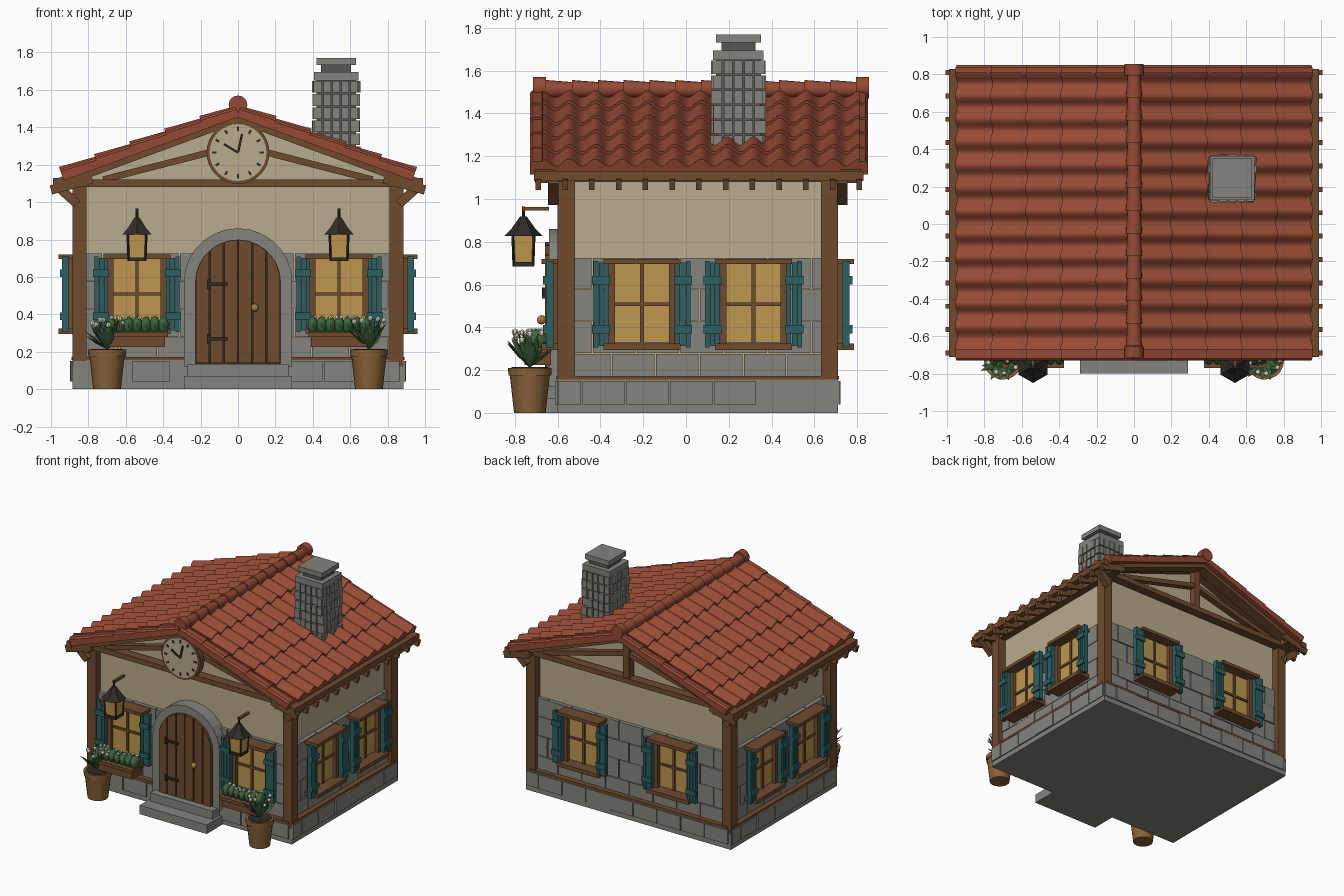
import bpy, bmesh, math, random
from mathutils import Matrix, Vector

if "Cube" in bpy.data.objects:
    bpy.data.objects.remove(bpy.data.objects["Cube"])

random.seed(4)
T, I = Matrix.Translation, Matrix.Identity(4)
RZ = lambda a: Matrix.Rotation(math.radians(a), 4, 'Z')
COL = dict(roof=(.30, .068, .035), wood=(.16, .07, .028), cream=(.48, .41, .27), stone=(.24, .23, .20),
           dark_stone=(.10, .095, .085), teal=(.025, .115, .12), glass=(.52, .31, .08), iron=(.03, .024, .018),
           clay=(.25, .12, .04), leaf=(.05, .13, .05), bloom=(.65, .6, .48), brass=(.35, .2, .05))
parts = {}


def bm_of(part, col):
    return parts.setdefault(part, (bmesh.new(), col))[0]


def box(part, col, x0, x1, y0, y1, z0, z1, M=I):
    S = Matrix.Diagonal((x1 - x0, y1 - y0, z1 - z0, 1))
    bmesh.ops.create_cube(bm_of(part, col), size=1, matrix=M @ T(((x0 + x1) / 2, (y0 + y1) / 2, (z0 + z1) / 2)) @ S)


def bar(part, col, p, q, w, h, M=I):
    p, q = Vector(p), Vector(q)
    R = (q - p).to_track_quat('X', 'Z').to_matrix().to_4x4()
    bmesh.ops.create_cube(bm_of(part, col), size=1,
                          matrix=M @ T((p + q) / 2) @ R @ Matrix.Diagonal(((q - p).length, w, h, 1)))


def cone(part, col, c, r1, r2, d, n=16, R=I):
    bmesh.ops.create_cone(bm_of(part, col), cap_ends=True, segments=n, radius1=r1, radius2=r2, depth=d, matrix=T(c) @ R)


def ball(part, col, c, s, n=10):
    bmesh.ops.create_uvsphere(bm_of(part, col), u_segments=n, v_segments=n // 2 + 1, radius=1,
                              matrix=T(c) @ Matrix.Diagonal((*s, 1)))


def loft(part, col, A, B, M=I):
    bm = bm_of(part, col)
    a, b = [[bm.verts.new(M @ Vector(p)) for p in L] for L in (A, B)]
    bm.faces.new(a)
    bm.faces.new(b[::-1])
    for i in range(len(a)):
        j = (i + 1) % len(a)
        bm.faces.new((a[i], b[i], b[j], a[j]))


def prism(part, col, pts, y0, y1):
    loft(part, col, [(x, y0, z) for x, z in pts], [(x, y1, z) for x, z in pts])


FRONT = T((0, -.55, 0))
BACK = T((0, .66, 0)) @ RZ(180)
RIGHT = T((.835, .055, 0)) @ RZ(90)
LEFT = T((-.835, .055, 0)) @ RZ(-90)

# plinth, plaster body with gables, stone courses
box('plinth', 'stone', -.885, .885, -.6, .71, 0, .155)
prism('plaster_walls', 'cream', [(-.82, .15), (.82, .15), (.82, 1.15), (0, 1.44), (-.82, 1.15)], -.54, .65)
for M, hw in ((FRONT, .83), (BACK, .83), (RIGHT, .6), (LEFT, .6)):
    for r, (z0, z1) in enumerate(((.04, .15), (.165, .275), (.28, .427), (.432, .577), (.582, .725))):
        w, m = (hw + .05, .056) if r == 0 else (hw, .012)
        x = -w
        end = x + (.2 if r % 2 else .11)
        while x < w - .02:
            e = min(end, w)
            box('stone_courses', 'stone', x, e - .007, -m - random.uniform(0, .008), .03, z0, z1, M)
            x, end = e, e + .205
    box('skirting_trim', 'wood', -hw - .03, hw + .03, -.055, 0, .155, .172, M)

# corner posts, wall plates, eaves and knee braces
for s in (-1, 1):
    for y in (-.56, .67):
        box('corner_posts', 'wood', s * .847 - .038, s * .847 + .038, y - .04, y + .04, .12, 1.1)
        yk = y - .06 if y < 0 else y + .06
        bar('knee_braces', 'wood', (s * .86, yk, .99), (s * .97, yk, 1.09), .05, .05)
    box('wall_plates', 'wood', s * .84 - .035, s * .84 + .035, -.7, .82, 1.08, 1.13)
    box('eave_fascia', 'wood', s * .965 - .023, s * .965 + .023, -.71, .83, 1.085, 1.13)
    for i in range(13):
        y = -.69 + i * .125
        bar('rafter_tails', 'wood', (s * .78, y, 1.125), (s * 1.0, y, 1.065), .026, .05)

# gable trusses
for y in (-.6, .71):
    box('tie_beams', 'wood', -.95, .95, y - .035, y + .035, 1.08, 1.12)
    box('king_posts', 'wood', -.025, .025, y - .03, y + .03, 1.1, 1.43)
    yb = y - .06 if y < 0 else y + .06
    for s in (-1, 1):
        bar('bargeboards', 'wood', (s * .96, yb, 1.1), (0, yb, 1.453), .09, .055)
        bar('gable_struts', 'wood', (s * .72, y, 1.12), (s * .02, y, 1.30), .05, .035)

# roof: deck, overlapping wavy tile rows, verge tiles, ridge
ang = math.atan2(.345, .95)
L, ROWS, COLS, K = .998, 5, 12, 8
ys = [-.67 + 1.48 * i / (COLS * K) for i in range(COLS * K + 1)]
hs = [.02 + .019 * math.cos(2 * math.pi * i / K) for i in range(COLS * K + 1)]
for s in (-1, 1):
    M = Matrix.Diagonal((s, 1, 1, 1)) @ T((0, 0, 1.475)) @ Matrix.Rotation(ang, 4, 'Y')
    box('roof_deck', 'wood', 0, L - .01, -.7, .82, -.02, .005, M)
    for r in range(ROWS):
        t0, t1 = L * r / ROWS - (.02 if r else 0), L * (r + 1) / ROWS
        rows = []
        for t, lift in ((t0, .002), (t1, .018)):
            rows.append([(t, y, h + lift) for y, h in zip(ys, hs)] + [(t, ys[-1], -.01), (t, ys[0], -.01)])
        loft('roof_tiles', 'roof', *rows, M)
        for y0, y1 in ((-.73, -.66), (.79, .85)):
            loft('verge_tiles', 'roof', *[[(t, y0, -.02), (t, y0, h - .012), (t, y0 + .012, h), (t, y1 - .012, h),
                                           (t, y1, h - .012), (t, y1, -.02)] for t, h in ((t0, .034), (t1, .044))], M)
RX = Matrix.Rotation(math.pi / 2, 4, 'X')
for i in range(12):
    cone('ridge_tiles', 'roof', (0, -.65 + (i + .5) * .1208, 1.512), .034, .044, .128, 16, RX)
for y in (-.685, .825):
    cone('ridge_end_caps', 'roof', (0, y, 1.52), .05, .05, .06, 16, RX)

# chimney
cx, cy = .525, .245
box('chimney_core', 'dark_stone', cx - .105, cx + .105, cy - .105, cy + .105, 1.22, 1.66)
for side in range(4):
    M = T((cx, cy, 0)) @ RZ(90 * side)
    for r in range(6):
        z = 1.235 + r * .07
        for k in range(5):
            x = -.12 + k * .048
            box('chimney_bricks', 'stone', x + .004, x + .044, -.118 - random.uniform(0, .012), -.09, z, z + .062, M)
for h, z0, z1, c in ((.118, 1.65, 1.695, 'stone'), (.08, 1.69, 1.735, 'dark_stone'), (.105, 1.732, 1.77, 'stone')):
    box('chimney_cap' if c == 'stone' else 'chimney_neck', c, cx - h, cx + h, cy - h, cy + h, z0, z1)


# windows with shutters
def window(M):
    box('window_glass', 'glass', -.14, .14, -.04, 0, .33, .7, M)
    for s in (-1, 1):
        box('window_frames', 'wood', s * .14 - .014, s * .14 + .014, -.07, 0, .32, .7, M)
        for k in range(3):
            x = s * (.166 + k * .025)
            box('shutters', 'teal', x - .011, x + .011, -.105, -.07, .305 + .008 * (k % 2), .71 - .008 * (k % 2), M)
        for z in (.39, .62):
            box('shutters', 'teal', s * .192 - .042, s * .192 + .042, -.118, -.1, z - .02, z + .02, M)
    box('window_frames', 'wood', -.18, .18, -.125, 0, .695, .72, M)
    box('window_sills', 'wood', -.18, .18, -.125, 0, .295, .325, M)
    box('window_frames', 'wood', -.009, .009, -.052, 0, .33, .7, M)
    box('window_frames', 'wood', -.14, .14, -.052, 0, .5, .516, M)


for s in (-1, 1):
    window(FRONT @ T((s * .54, 0, 0)))
    window(BACK @ T((s * .39, 0, 0)))
    for off in (-.26, .26):
        window((RIGHT if s > 0 else LEFT) @ T((off, 0, 0)))


# arched door with surround, hinges, knob and steps
def arch(r, n=14):
    return [(r, .12)] + [(r * math.cos(math.pi * i / n), .57 + r * math.sin(math.pi * i / n)) for i in range(n + 1)] + [(-r, .12)]


prism('door_surround', 'stone', arch(.29) + arch(.23)[::-1], -.64, -.53)
prism('door_backing', 'iron', arch(.232), -.635, -.53)
for k in range(6):
    x0 = -.228 + k * .076
    top = [(x0 + .004 + .068 * i / 4) for i in range(5)]
    prism('door_planks', 'wood', [(top[0], .14), (top[-1], .14)] +
          [(x, .57 + math.sqrt(max(0, .228 ** 2 - x * x))) for x in top[::-1]], -.658, -.6)
for z in (.27, .56):
    box('door_hinges', 'iron', -.16, -.055, -.67, -.65, z - .009, z + .009)
    box('door_hinges', 'iron', -.165, -.15, -.672, -.65, z - .025, z + .025)
ball('door_knob', 'brass', (.09, -.675, .435), (.022, .022, .022))
box('door_steps', 'stone', -.29, .29, -.8, -.58, 0, .07)
box('door_steps', 'stone', -.27, .27, -.7, -.58, .07, .135)

# gable clock
cone('clock_rim', 'wood', (0, -.68, 1.265), .168, .168, .05, 32, RX)
cone('clock_face', 'cream', (0, -.69, 1.265), .152, .152, .04, 32, RX)
for i in range(12):
    d = Vector((math.sin(i * math.pi / 6), 0, math.cos(i * math.pi / 6)))
    o = Vector((0, -.712, 1.265))
    bar('clock_ticks', 'iron', o + d * .116, o + d * .138, .008, .012)
for x, z in ((-.075, .045), (.022, .1)):
    bar('clock_hands', 'iron', (0, -.714, 1.265), (x, -.714, 1.265 + z), .01, .012)

for s in (-1, 1):
    # lanterns on brackets
    x, y = s * .54, -.76
    box('lantern_brackets', 'wood', x - .009, x + .009, y - .005, -.64, .945, .963)
    cone('lantern_roofs', 'iron', (x, y, .935), .007, .007, .06, 8)
    cone('lantern_roofs', 'iron', (x, y, .845), .09, .055, .035, 6)
    cone('lantern_roofs', 'iron', (x, y, .89), .055, .016, .055, 6)
    cone('lantern_glass', 'glass', (x, y, .765), .058, .068, .13, 4, RZ(45))
    box('lantern_frames', 'iron', x - .05, x + .05, y - .05, y + .05, .685, .705)
    for a in (-1, 1):
        for b in (-1, 1):
            bar('lantern_frames', 'iron', (x + a * .045, y + b * .045, .69), (x + a * .05, y + b * .05, .83), .009, .009)
    # flower boxes
    box('flower_boxes', 'wood', x - .15, x + .15, -.755, -.63, .225, .285)
    box('flower_boxes', 'wood', x - .165, x + .165, -.77, -.63, .28, .305)
    for k in range(7):
        fx = x - .14 + k * .047
        ball('box_shrubs', 'leaf', (fx, -.70, .34), (.03, .055, .05))
        for j in range(2):
            ball('box_blooms', 'bloom', (fx + random.uniform(-.015, .015), -.70 + random.uniform(-.04, .03), .382), (.012,) * 3, 6)
    # potted plants
    px, py = s * .70, -.73
    cone('plant_pots', 'clay', (px, py, .09), .074, .094, .18, 20)
    cone('plant_pots', 'clay', (px, py, .193), .1, .102, .036, 20)
    cone('pot_soil', 'iron', (px, py, .205), .085, .085, .02, 20)
    for k in range(26):
        a, ln, e = k * 2.4, random.uniform(.13, .18), random.uniform(.5, 1.2)
        d = Vector((math.cos(a) * math.cos(e), math.sin(a) * math.cos(e) * .8, math.sin(e)))
        d.normalize()
        R = d.to_track_quat('Z', 'Y').to_matrix().to_4x4() @ Matrix.Diagonal((1, .3, 1, 1))
        o = Vector((px, py, .215))
        ln = min(ln, .105 / max(.01, abs(d.y)))
        cone('pot_leaves', 'leaf', o + d * ln * .25, .006, .022, ln * .5, 4, R)
        cone('pot_leaves', 'leaf', o + d * ln * .75, .022, .001, ln * .5, 4, R)
    for k in range(8):
        a = k * 2.4
        ball('pot_blooms', 'bloom', (px + .08 * math.cos(a), py + .07 * math.sin(a), random.uniform(.34, .38)), (.015,) * 3, 6)

# turn every collected part into an object
mats = {}
for n, c in COL.items():
    mats[n] = bpy.data.materials.new(n)
    mats[n].diffuse_color = (*c, 1)
SMOOTH = ('roof_tiles', 'ridge', 'pots', 'knob', 'shrubs', 'blooms', 'clock_rim', 'clock_face')
for name, (bm, col) in parts.items():
    bmesh.ops.recalc_face_normals(bm, faces=bm.faces)
    me = bpy.data.meshes.new(name)
    bm.to_mesh(me)
    bm.free()
    me.materials.append(mats[col])
    ob = bpy.data.objects.new(name, me)
    bpy.context.collection.objects.link(ob)
    if any(k in name for k in SMOOTH):
        bpy.ops.object.select_all(action='DESELECT')
        ob.select_set(True)
        bpy.context.view_layer.objects.active = ob
        bpy.ops.object.shade_smooth_by_angle(angle=math.radians(50))

for m in bpy.data.materials:
    if m.users and not m.is_grease_pencil:
        m.use_nodes = True
        m.node_tree.nodes["Principled BSDF"].inputs["Base Color"].default_value = m.diffuse_color
